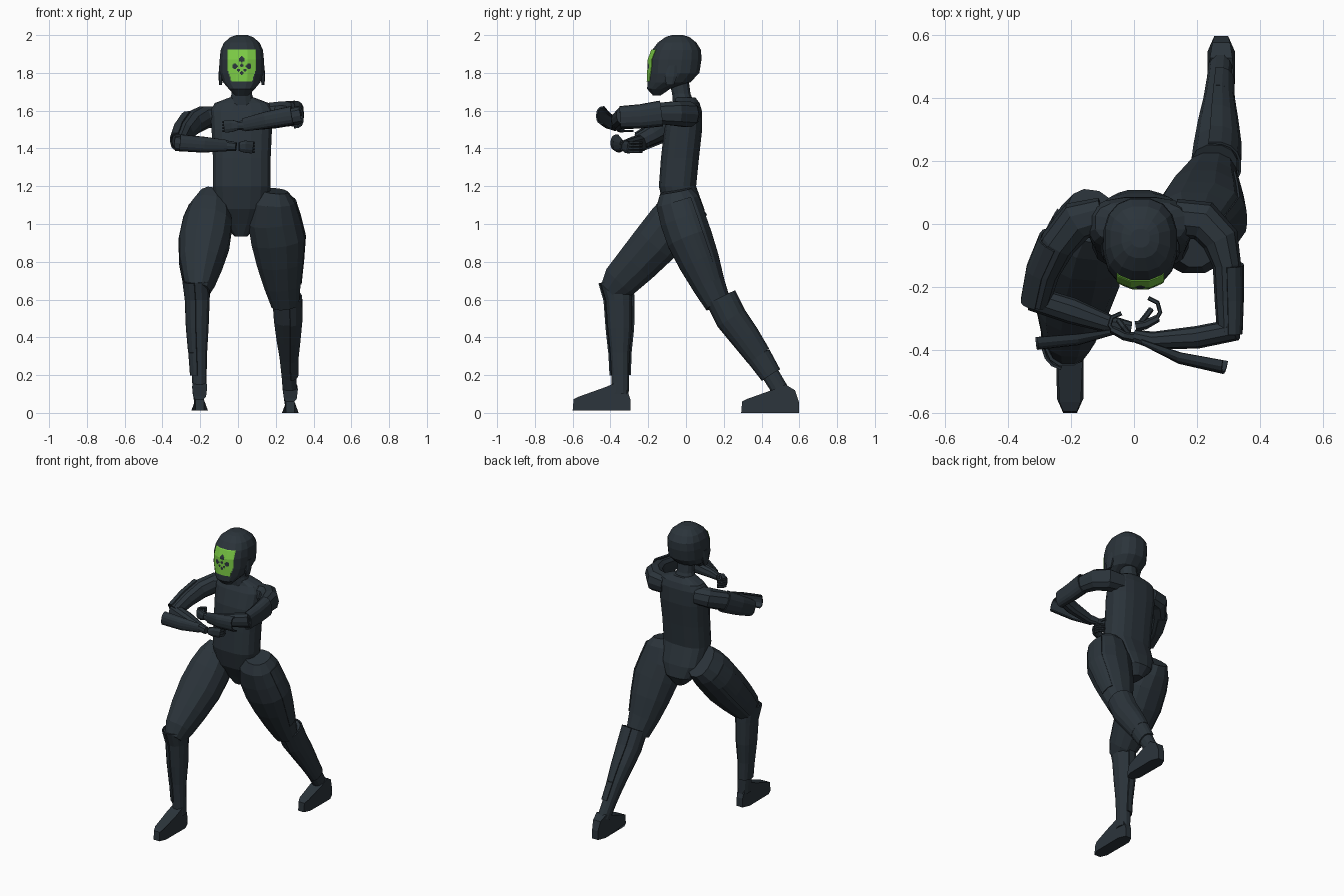
import bpy, bmesh, math
from mathutils import Vector
from mathutils.bvhtree import BVHTree

def mat(name, rgb):
    m = bpy.data.materials.new(name)
    m.diffuse_color = (*rgb, 1)
    return m

SLATE = mat("dark slate", (0.024, 0.034, 0.043))
GREEN = mat("bright green", (0.20, 0.60, 0.06))
X, Z = Vector((1, 0, 0)), Vector((0, 0, 1))

def finish(name, bm, mats=(SLATE,)):
    bmesh.ops.recalc_face_normals(bm, faces=bm.faces)
    me = bpy.data.meshes.new(name)
    bm.to_mesh(me)
    bm.free()
    ob = bpy.data.objects.new(name, me)
    bpy.context.collection.objects.link(ob)
    for m in mats:
        me.materials.append(m)
    return ob

def power(c, p):
    return math.copysign(abs(c) ** (2 / p), c)

def loft(name, pts, u=X, n=12, p=2.3, flat=False, arc=None, grow=0.0):
    """Rings (x, y, z, half width, half depth) swept along a path.
    arc = (start, end) degrees makes an open guard plate instead of a tube."""
    bm = bmesh.new()
    cs = [Vector(q[:3]) for q in pts]
    rings = []
    for i, q in enumerate(pts):
        t = Z if flat else (cs[min(i + 1, len(cs) - 1)] - cs[max(i - 1, 0)]).normalized()
        s = (u - t * u.dot(t)).normalized()
        v = t.cross(s)
        if arc:
            angles = [math.radians(arc[0] + (arc[1] - arc[0]) * k / n) for k in range(n + 1)]
        else:
            angles = [math.tau * (k + 0.5) / n for k in range(n)]
        rings.append([bm.verts.new(cs[i] + s * (q[3] + grow) * power(math.cos(a), p)
                                   + v * (q[4] + grow) * power(math.sin(a), p)) for a in angles])
    for a, b in zip(rings, rings[1:]):
        m = len(a)
        for k in range(m - 1 if arc else m):
            bm.faces.new((a[k], a[(k + 1) % m], b[(k + 1) % m], b[k]))
    if not arc:
        bm.faces.new(rings[0])
        bm.faces.new(rings[-1])
    ob = finish(name, bm)
    if arc:
        ob.modifiers.new("thickness", "SOLIDIFY").thickness = 0.008
    return ob

# Torso and neck
loft("torso", [(.015, .02, .935, .035, .055), (.015, .02, 1.0, .1, .09), (.018, -.01, 1.08, .145, .108),
               (.02, -.045, 1.2, .155, .1), (.02, -.032, 1.35, .155, .102), (.02, -.015, 1.5, .162, .102),
               (.02, .0, 1.6, .168, .085), (.02, .005, 1.64, .145, .068), (.02, -.005, 1.67, .065, .055)],
     p=2.8, n=16, flat=True)
loft("neck", [(.02, -.01, 1.63, .075, .06), (.02, -.025, 1.69, .055, .05), (.02, -.04, 1.77, .052, .055)], flat=True)

# Helmet
head = loft("helmet", [(.02, -.155, 1.68, .035, .02), (.02, -.145, 1.715, .07, .062), (.02, -.09, 1.75, .1, .115),
                       (.02, -.065, 1.80, .118, .138), (.02, -.058, 1.87, .119, .142), (.02, -.05, 1.92, .114, .132),
                       (.02, -.047, 1.96, .096, .104), (.02, -.045, 1.99, .06, .064), (.02, -.045, 2.0, .03, .03)],
            p=2.4, n=16, flat=True)
for side in (-1, 1):
    x = .02 + side * .112
    loft("ear_guard", [(x, -.085, 1.735, .008, .02), (x, -.08, 1.78, .013, .035), (x, -.07, 1.84, .008, .025)], flat=True, n=8)

# Face mask: a grid laid over the helmet front, with a dark dot emblem
hbm = bmesh.new()
hbm.from_mesh(head.data)
tree = BVHTree.FromBMesh(hbm)
hbm.free()
DOTS = [(0, .032, .016), (-.036, -.005, .015), (.036, -.005, .015), (0, .0, .010),
        (0, -.040, .010), (-.018, -.026, .007), (.018, -.026, .007)]
NX, NZ, STEP = 30, 34, .005
bm = bmesh.new()
grid = {}
for i in range(NX + 1):
    for j in range(NZ + 1):
        x, z = .02 + (i - NX / 2) * STEP, 1.755 + j * STEP
        hit = tree.ray_cast(Vector((x, -1, z)), Vector((0, 1, 0)))[0]
        grid[i, j] = bm.verts.new((x, hit.y - .005, z))
for i in range(NX):
    for j in range(NZ):
        dx, dz = (i + .5 - NX / 2) * STEP, (j + .5 - NZ / 2) * STEP
        if abs(dx) > .056 + min(j, 12) * .0016:
            continue
        f = bm.faces.new((grid[i, j], grid[i + 1, j], grid[i + 1, j + 1], grid[i, j + 1]))
        if any((dx - a) ** 2 + (dz - b) ** 2 < r * r for a, b, r in DOTS):
            f.material_index = 1
bmesh.ops.delete(bm, geom=[v for v in bm.verts if not v.link_faces], context="VERTS")
mask = finish("face_mask", bm, (GREEN, SLATE))
mask.modifiers.new("thickness", "SOLIDIFY").thickness = .004

# Legs: back leg on +x, front leg on -x
back_shin = [(.255, .185, .61, .075, .075), (.26, .24, .5, .072, .075), (.262, .315, .4, .06, .068),
             (.265, .385, .3, .046, .058), (.27, .45, .2, .04, .048), (.275, .505, .11, .038, .046)]
front_shin = [(-.215, -.37, .70, .07, .085), (-.21, -.355, .6, .062, .072), (-.21, -.35, .45, .056, .066),
              (-.208, -.35, .32, .046, .052), (-.205, -.348, .2, .04, .048), (-.203, -.348, .1, .038, .046)]
back_thigh = [(.195, -.055, 1.175, .07, .085), (.19, -.045, 1.12, .115, .118), (.192, -.015, 1.02, .142, .125),
              (.212, .02, .92, .146, .125), (.222, .07, .8, .126, .112), (.235, .12, .68, .1, .09), (.25, .17, .575, .075, .072)]
front_thigh = [(-.135, .025, 1.12, .08, .115), (-.148, -.02, 1.07, .112, .126), (-.16, -.08, 1.0, .132, .13),
               (-.178, -.16, .9, .136, .128), (-.195, -.26, .79, .115, .115), (-.205, -.35, .695, .085, .1),
               (-.21, -.40, .64, .06, .065)]
for side, thigh, shin, arc in (("back", back_thigh, back_shin, (-100, 80)),
                               ("front", front_thigh, front_shin, (100, 280))):
    loft(side + "_thigh", thigh)
    loft(side + "_shin", shin)
    loft(side + "_shin_guard", shin[:4], arc=arc, n=8, grow=.011)
    loft(side + "_ankle_guard", shin[3:5], arc=arc, n=8, grow=.010)
    # thin raised strip down the outer thigh
    mid = (arc[0] + arc[1]) / 2
    loft(side + "_thigh_strip", thigh[1:6], arc=(mid - 25, mid + 25), n=4, grow=.003)

# Feet: side profile (distance from heel, height, half width) joined across x
def foot(name, x, heel, base):
    prof = [(0, 0, .022), (0, .06, .022), (.02, .12, .028), (.07, .15, .036), (.13, .125, .040), (.27, .075, .034),
            (.3, .06, .022), (.305, 0, .022), (.26, 0, .042), (.05, 0, .044)]
    bm = bmesh.new()
    a, b = [[bm.verts.new((x + s * w, heel - d, base + h)) for d, h, w in prof] for s in (-1, 1)]
    bm.faces.new(a)
    bm.faces.new(b)
    for k in range(len(a)):
        m = (k + 1) % len(a)
        bm.faces.new((a[k], a[m], b[m], b[k]))
    return finish(name, bm)

foot("back_foot", .277, .597, 0)
foot("front_foot", -.203, -.295, .012)

# Arms: left is +x, right is -x
left_upper = [(.13, .02, 1.58, .06, .06), (.22, .01, 1.58, .07, .065), (.275, -.05, 1.585, .068, .06),
              (.295, -.13, 1.585, .06, .045), (.298, -.24, 1.57, .055, .042), (.3, -.35, 1.565, .05, .036)]
left_fore = [(.325, -.335, 1.575, .048, .035), (.2, -.36, 1.55, .045, .036), (.06, -.37, 1.525, .032, .028), (.0, -.355, 1.52, .024, .02)]
left_plate = [(.29, -.435, 1.575, .05, .042), (.15, -.41, 1.55, .045, .035), (.03, -.37, 1.525, .035, .015)]
right_upper = [(-.1, .03, 1.57, .055, .055), (-.18, .01, 1.565, .062, .065), (-.24, -.06, 1.535, .062, .058),
               (-.285, -.15, 1.485, .055, .05), (-.31, -.25, 1.435, .045, .042)]
right_fore = [(-.325, -.235, 1.43, .045, .04), (-.2, -.275, 1.42, .043, .042), (-.07, -.32, 1.415, .03, .028), (-.01, -.33, 1.41, .024, .02)]
right_plate = [(-.31, -.36, 1.43, .045, .04), (-.18, -.35, 1.42, .042, .035), (-.06, -.335, 1.415, .03, .015)]
for side, upper, fore, plate, first, arc in (("left", left_upper, left_fore, left_plate, 3, (180, 360)),
                                             ("right", right_upper, right_fore, right_plate, 2, (0, 180))):
    loft(side + "_upper_arm", upper, u=Z, n=10)
    loft(side + "_forearm", fore, u=Z, n=10)
    loft(side + "_upper_arm_guard", upper[first:], u=Z, arc=arc, n=8, p=2.8, grow=.009)
    loft(side + "_forearm_guard", plate, u=Z, arc=arc, n=8, p=2.5)

# Hands: palm, four curled fingers and a thumb; s is the pointing direction along x
def hand(name, s, x, y, z, curl):
    loft(name + "_palm", [(x, y, z, .024, .018), (x + s * .03, y + .005, z, .034, .016),
                          (x + s * .07, y + .025, z - .005, .034, .013)], u=Z, n=8)
    for k in range(4):
        h = z + .02 - k * .016
        path = [(.065, .022), (.078, .045 * curl), (.07, .075 * curl), (.04, .09 * curl)]
        loft(name + "_finger", [(x + s * a, y + b, h, .007, .007) for a, b in path], u=Z, n=6)
    loft(name + "_thumb", [(x + s * a, y + b, z + c, .009, .009)
                           for a, b, c in ((.015, .01, .01), (.035, .035, .02), (.05, .055, .012))], u=Z, n=6)

hand("left_hand", -1, .0, -.36, 1.52, .85)
hand("right_hand", 1, .005, -.325, 1.41, 1.0)
